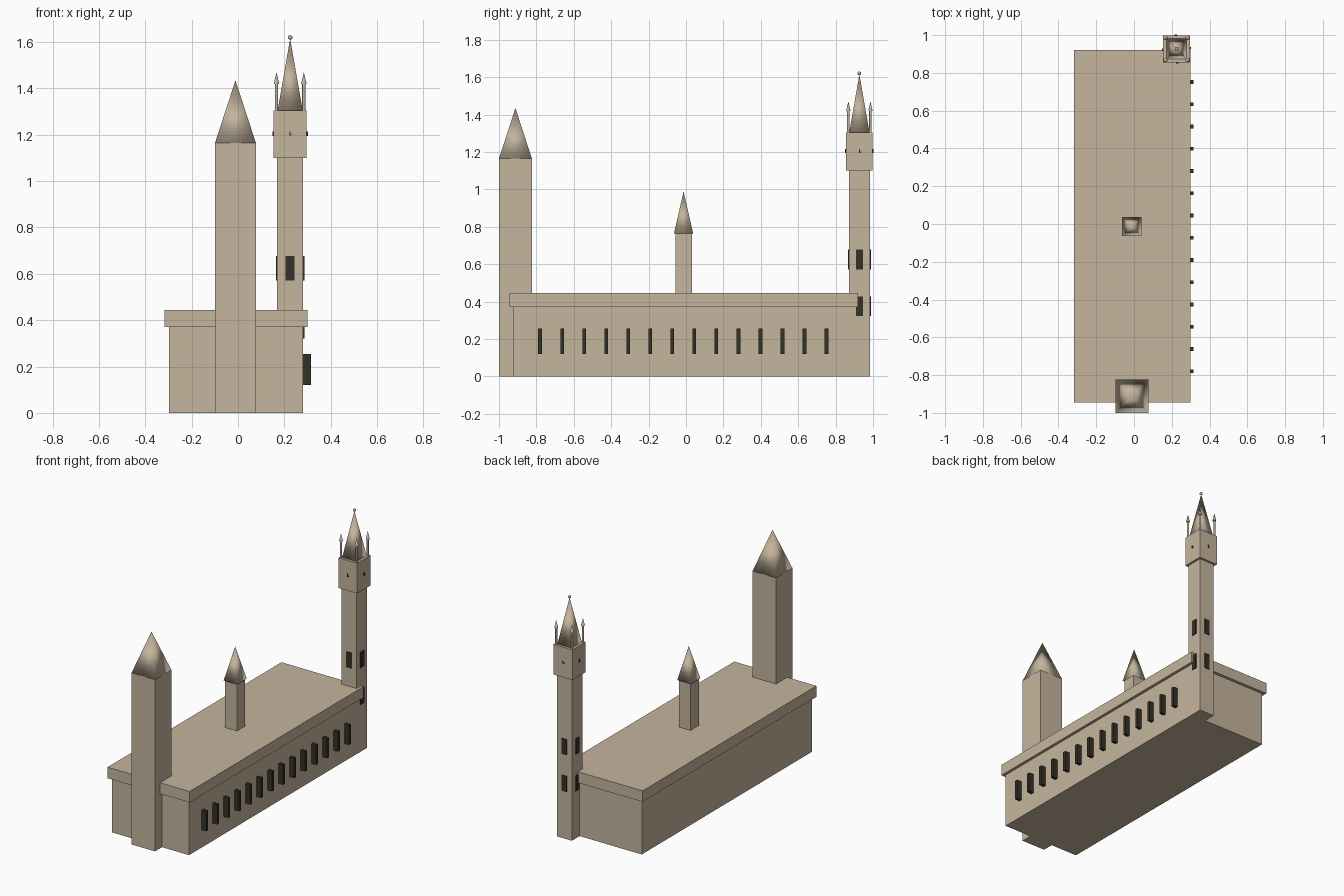
import bpy
import math

cube = bpy.data.objects.get("Cube")
if cube:
    bpy.data.objects.remove(cube, do_unlink=True)


def material(name, rgb):
    mat = bpy.data.materials.new(name)
    mat.use_nodes = True
    mat.diffuse_color = (*rgb, 1)
    mat.node_tree.nodes["Principled BSDF"].inputs["Base Color"].default_value = (*rgb, 1)
    return mat


STONE = material("sandstone", (0.56, 0.46, 0.34))
DARK = material("dark glass", (0.035, 0.029, 0.022))


def finish(name, mat):
    obj = bpy.context.object
    obj.name = obj.data.name = name
    obj.data.materials.append(mat)
    return obj


def box(name, x, y, z, mat=STONE):
    """Box from (min, max) ranges along each axis."""
    bpy.ops.mesh.primitive_cube_add(size=1, location=[(r[0] + r[1]) / 2 for r in (x, y, z)])
    bpy.context.object.scale = [r[1] - r[0] for r in (x, y, z)]
    bpy.ops.object.transform_apply(location=False, rotation=False, scale=True)
    return finish(name, mat)


def block(name, centre, width, z, mat=STONE):
    """Square block around a centre point."""
    cx, cy = centre
    h = width / 2
    return box(name, (cx - h, cx + h), (cy - h, cy + h), z, mat)


def spire(name, centre, width, z):
    """Square-based spire with soft shading."""
    bpy.ops.mesh.primitive_cone_add(vertices=4, radius1=width / math.sqrt(2), radius2=0,
                                    depth=z[1] - z[0], location=(*centre, sum(z) / 2),
                                    rotation=(0, 0, math.pi / 4))
    bpy.ops.object.transform_apply(location=False, rotation=True, scale=False)
    bpy.ops.object.shade_smooth()
    return finish(name, STONE)


def wall_plate(name, centre, half, turn, side, z, size):
    """Thin dark plate on one of four tower walls, shifted sideways by side."""
    a = turn * math.pi / 2
    out = half + 0.001
    loc = (centre[0] + out * math.cos(a) - side * math.sin(a),
           centre[1] + out * math.sin(a) + side * math.cos(a), z)
    bpy.ops.mesh.primitive_cube_add(size=1, location=loc, rotation=(0, 0, a))
    bpy.context.object.scale = (0.008, *size)
    return finish(name, DARK)


# Main hall and flat roof
box("hall", (-0.298, 0.28), (-0.925, 0.90), (0, 0.37))
box("roof_slab", (-0.318, 0.299), (-0.945, 0.92), (0.37, 0.445))

# Side windows
for i in range(14):
    y = -0.78 + i * 0.1178
    box(f"hall_window_{i + 1}", (0.26, 0.315), (y - 0.01, y + 0.01), (0.12, 0.255), DARK)

# Front tower
front = (-0.011, -0.912)
block("front_tower", front, 0.176, (0, 1.165))
spire("front_tower_spire", front, 0.176, (1.165, 1.435))

# Roof turret
mid = (-0.012, -0.013)
block("turret", mid, 0.088, (0.43, 0.768))
spire("turret_spire", mid, 0.102, (0.765, 0.99))

# Clock tower
clock = (0.225, 0.927)
block("clock_tower", clock, 0.112, (0, 1.10))
block("clock_chamber", clock, 0.142, (1.10, 1.305))
spire("clock_tower_spire", clock, 0.108, (1.305, 1.615))
bpy.ops.mesh.primitive_uv_sphere_add(segments=12, ring_count=8, radius=0.01,
                                     location=(*clock, 1.62))
bpy.ops.object.shade_smooth()
finish("finial_ball", STONE)

# Windows and clock hands on each side of the clock tower
for turn in range(4):
    for level, z in enumerate((0.375, 0.625)):
        wall_plate(f"tower_window_{turn + 1}_{level + 1}", clock, 0.056, turn, 0, z, (0.038, 0.106))
    wall_plate(f"minute_hand_{turn + 1}", clock, 0.071, turn, 0, 1.205, (0.004, 0.02))
    wall_plate(f"hour_hand_{turn + 1}", clock, 0.071, turn, 0.004, 1.20, (0.012, 0.004))

# Corner pinnacles
for i, (sx, sy) in enumerate(((-1, -1), (1, -1), (1, 1), (-1, 1))):
    px, py = clock[0] + sx * 0.059, clock[1] + sy * 0.059
    bpy.ops.mesh.primitive_cylinder_add(vertices=12, radius=0.007, depth=0.12,
                                        location=(px, py, 1.36))
    bpy.ops.object.shade_smooth_by_angle()
    finish(f"pinnacle_shaft_{i + 1}", STONE)
    bpy.ops.mesh.primitive_cone_add(vertices=12, radius1=0.012, radius2=0, depth=0.052,
                                    location=(px, py, 1.444))
    bpy.ops.object.shade_smooth_by_angle()
    finish(f"pinnacle_cap_{i + 1}", STONE)
